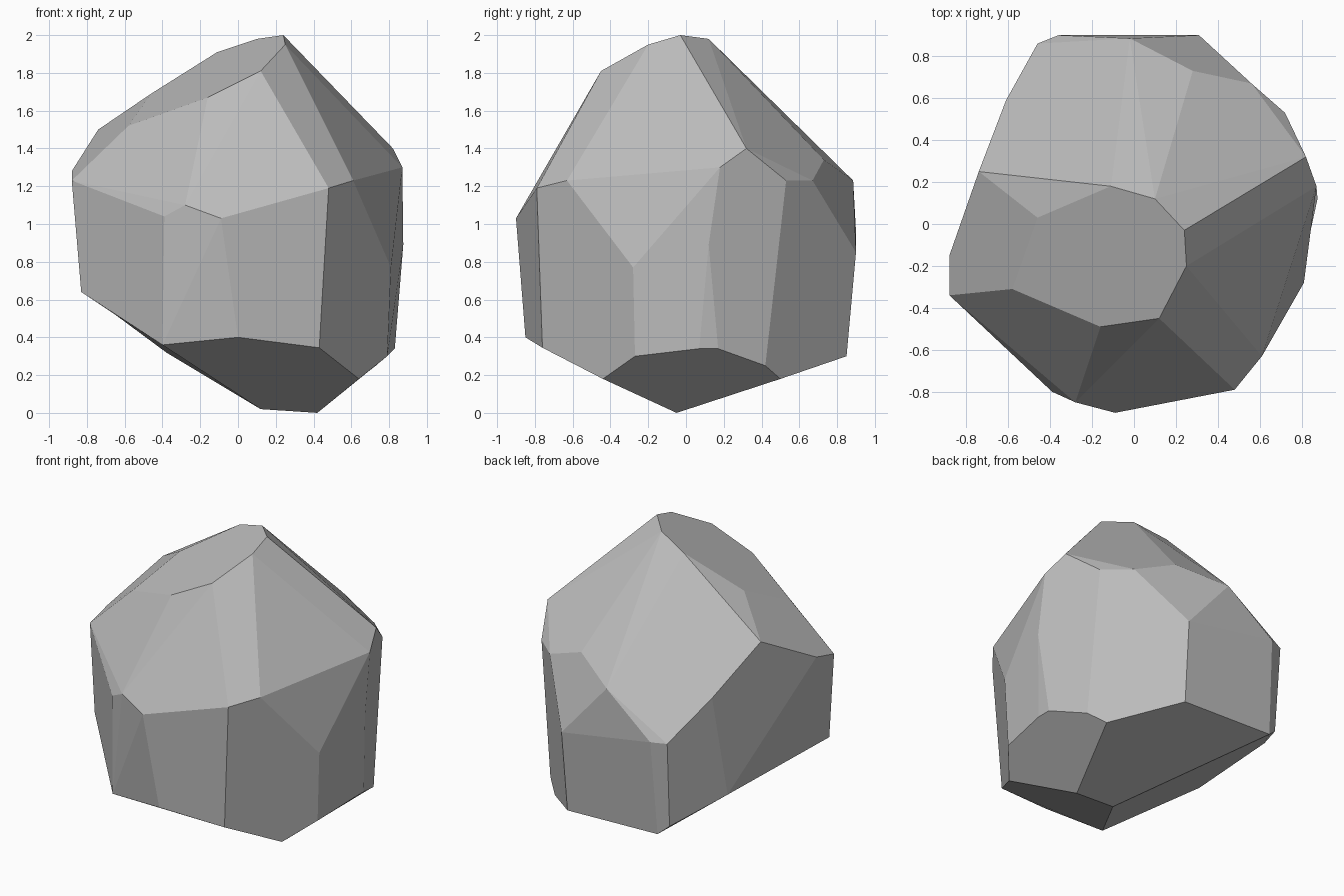
import bpy
import bmesh
import math
from mathutils import Vector

# Remove the default cube only
default_cube = bpy.data.objects.get("Cube")
if default_cube:
    bpy.data.objects.remove(default_cube, do_unlink=True)


def make_material(name, value):
    material = bpy.data.materials.new(name)
    material.use_nodes = True
    colour = (value, value, value, 1)
    material.diffuse_color = colour
    material.node_tree.nodes["Principled BSDF"].inputs["Base Color"].default_value = colour
    return material


def chiselled_stone(name, corner_groups, material, merge_angle):
    """Wrap a convex shell round groups of corners and merge its nearly flat facets."""
    bm = bmesh.new()
    for group in corner_groups:
        for corner in group:
            bm.verts.new(Vector(corner))
    hull = bmesh.ops.convex_hull(bm, input=bm.verts[:], use_existing_faces=False)
    leftovers = {item for key in ("geom_interior", "geom_unused")
                 for item in hull[key] if isinstance(item, bmesh.types.BMVert)}
    bmesh.ops.delete(bm, geom=list(leftovers), context="VERTS")
    bmesh.ops.dissolve_limit(bm, angle_limit=math.radians(merge_angle),
                             verts=bm.verts[:], edges=bm.edges[:])
    bmesh.ops.recalc_face_normals(bm, faces=bm.faces[:])

    mesh = bpy.data.meshes.new(name)
    bm.to_mesh(mesh)
    bm.free()
    mesh.materials.append(material)
    for polygon in mesh.polygons:
        polygon.use_smooth = False
    stone = bpy.data.objects.new(name, mesh)
    bpy.context.collection.objects.link(stone)
    return stone


# Sloping crown facet: peak, front rim and back rim
peak = [(.24, -.03, 2), (.1, .12, 1.98), (.25, -.2, 1.95)]
crown_front = [(.12, -.45, 1.81), (-.16, -.49, 1.67), (-.58, -.31, 1.52)]
crown_back = [(-.11, .18, 1.91), (-.46, .03, 1.69), (-.74, .25, 1.5)]

# Shoulder ring where the upper slopes meet the steep sides
shoulder_left = [(-.88, -.34, 1.23), (-.88, -.15, 1.28), (-.61, .59, 1.21)]
shoulder_front = [(-.39, -.8, 1.04), (-.28, -.85, 1.1), (-.09, -.9, 1.03),
                  (.48, -.79, 1.19)]
shoulder_right = [(.61, -.63, 1.23), (.7, -.23, 1.3), (.87, .18, 1.3),
                  (.82, .32, 1.4), (.72, .53, 1.23)]
shoulder_back = [(.56, .67, 1.23), (.28, .73, 1.34), (-.02, .885, 1.23),
                 (-.36, .9, .96), (-.46, .86, .96), (.31, .9, .85)]

# Widest corners on the right side
waist = [(.81, -.28, .77), (.875, .12, .89)]

# Lower ring where the sides turn under
foot_left = [(-.83, -.36, .64), (-.8, -.15, .62), (-.65, .48, .52),
             (-.45, .82, .38)]
foot_front = [(-.4, -.78, .36), (0, -.85, .4), (.43, -.76, .345)]
foot_right = [(.64, -.44, .18), (.79, -.27, .3), (.83, .07, .34),
              (.83, .17, .34), (.73, .42, .25), (.64, .5, .18)]
foot_back = [(.3, .85, .3), (-.38, .85, .32)]

# Short ridge the stone rests on
keel = [(.42, -.05, 0), (.12, -.06, .02)]

stone_grey = make_material("stone grey", .5)
chiselled_stone("boulder", [
    peak, crown_front, crown_back,
    shoulder_left, shoulder_front, shoulder_right, shoulder_back,
    waist, foot_left, foot_front, foot_right, foot_back, keel,
], stone_grey, 7)
